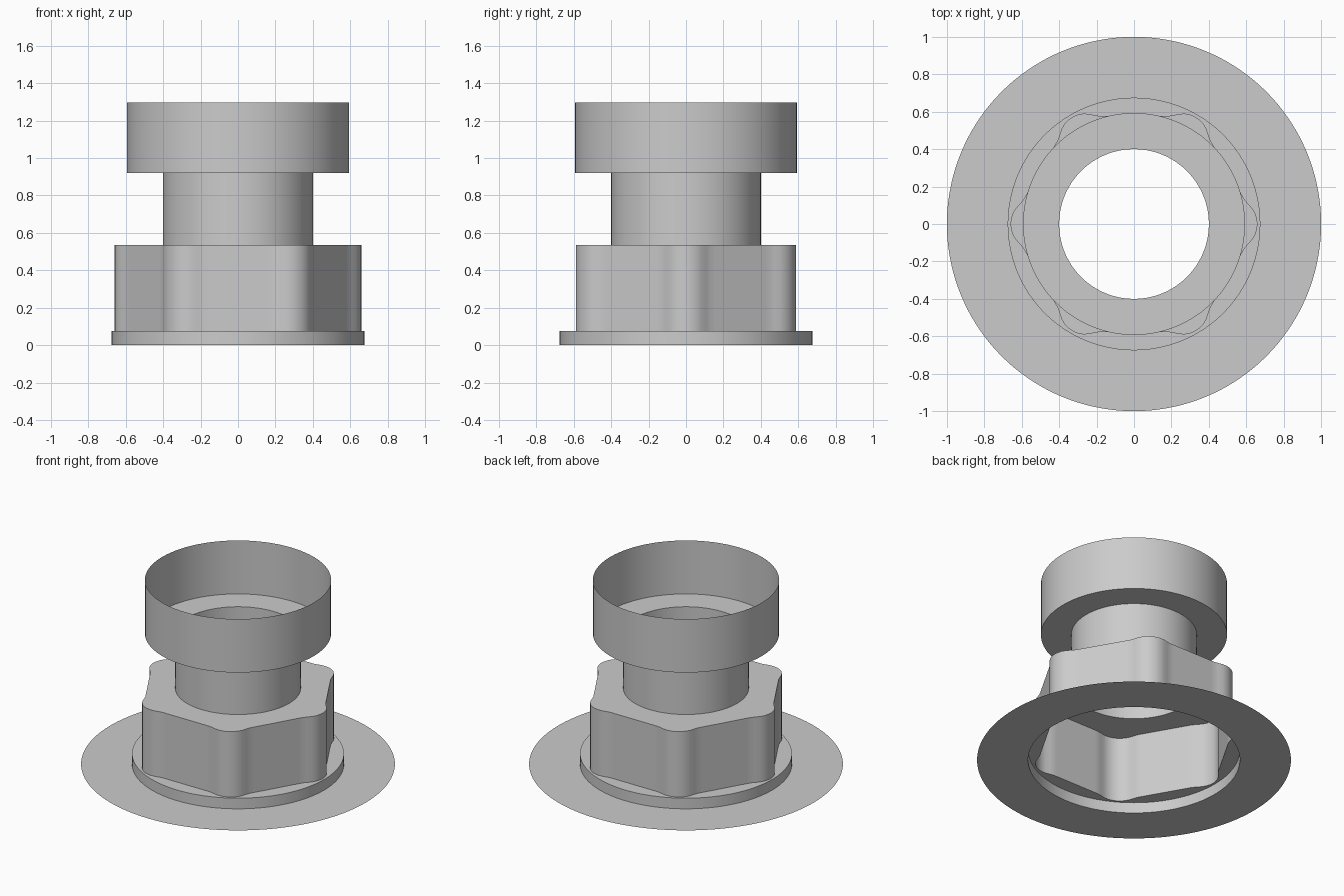
import bpy, bmesh
from math import sin, cos, pi, radians, sqrt

cube = bpy.data.objects.get("Cube")
if cube:
    bpy.data.objects.remove(cube, do_unlink=True)

STEPS = 144          # samples around the axis
SIXTH = pi / 3

grey = bpy.data.materials.new("plain grey")
grey.use_nodes = True
colour = (0.6, 0.6, 0.6, 1)
grey.diffuse_color = colour
grey.node_tree.nodes["Principled BSDF"].inputs["Base Color"].default_value = colour


def circle(radius):
    return lambda angle: radius


def hexagon(angle):
    """Flat-sided hexagon whose corners swell into rounded lobes."""
    a = abs((angle + SIXTH / 2) % SIXTH - SIXTH / 2)
    flat = 0.577 / cos(SIXTH / 2 - a)
    centre, lobe_radius, blend = 0.522, 0.138, 0.01
    lobe = centre * cos(a) + sqrt(max(0, lobe_radius ** 2 - (centre * sin(a)) ** 2))
    if a < radians(8):
        return lobe
    h = max(blend - abs(flat - lobe), 0)
    return max(flat, lobe) + h * h / (4 * blend)


def skin(name, *rings):
    """Open sheet lofted through (outline, height) rings."""
    bm = bmesh.new()
    loops = []
    for outline, z in rings:
        angles = [2 * pi * i / STEPS for i in range(STEPS)]
        loops.append([bm.verts.new((outline(t) * cos(t), outline(t) * sin(t), z))
                      for t in angles])
    for low, high in zip(loops, loops[1:]):
        for i in range(STEPS):
            j = (i + 1) % STEPS
            bm.faces.new((low[i], low[j], high[j], high[i]))
    mesh = bpy.data.meshes.new(name)
    bm.to_mesh(mesh)
    bm.free()
    mesh.materials.append(grey)
    obj = bpy.data.objects.new(name, mesh)
    bpy.context.collection.objects.link(obj)
    bpy.ops.object.select_all(action='DESELECT')
    obj.select_set(True)
    bpy.context.view_layer.objects.active = obj
    bpy.ops.object.shade_smooth_by_angle(angle=radians(30))


collar, bore, rim = circle(0.675), circle(0.4), circle(0.593)

# Flat ring on the ground
skin("base_flange", (circle(1), 0), (collar, 0))
# Low round step with its top ledge
skin("base_collar", (collar, 0), (collar, 0.075), (hexagon, 0.075))
# Six-lobed hexagonal body with its top
skin("hex_body", (hexagon, 0.075), (hexagon, 0.535), (bore, 0.535))
# Narrow tube
skin("neck", (bore, 0.535), (bore, 0.92))
# Open cup with a pierced floor
skin("top_cup", (bore, 0.92), (rim, 0.92), (rim, 1.296))
